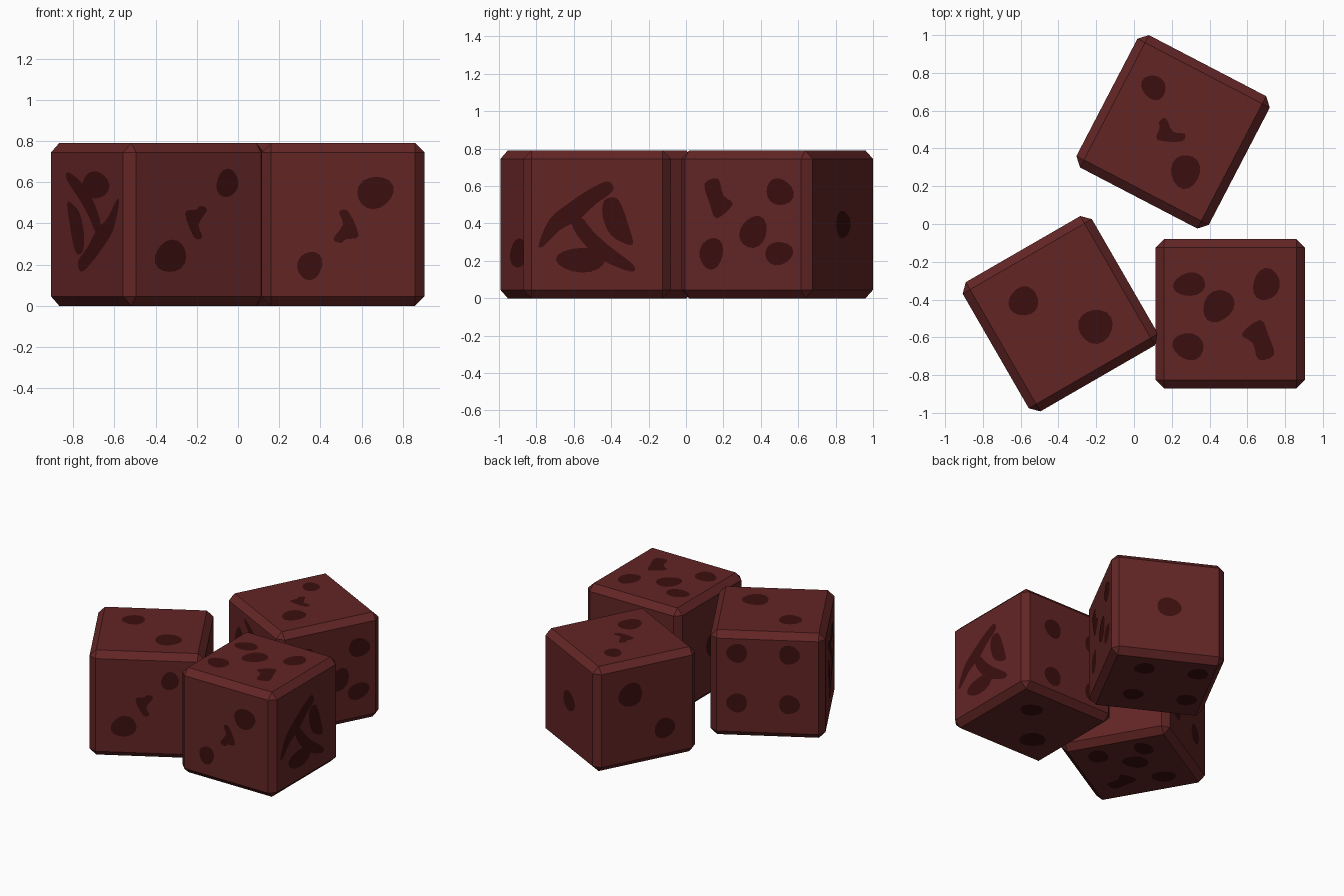
import bpy, bmesh, math
from mathutils import Matrix, Vector

if "Cube" in bpy.data.objects:
    bpy.data.objects.remove(bpy.data.objects["Cube"])

H = 0.395        # half the die size
LIFT = 0.0015    # pips lie just above the surface


def material(name, rgb):
    m = bpy.data.materials.new(name)
    m.diffuse_color = (*rgb, 1)
    m.use_nodes = True
    m.node_tree.nodes["Principled BSDF"].inputs["Base Color"].default_value = m.diffuse_color
    return m


body_mat = material("dark red", (0.125, 0.0185, 0.0185))
pip_mat = material("deep maroon", (0.045, 0.0045, 0.0045))

# Face frames: outward normal, u axis, v axis
X, Y, Z = Vector((1, 0, 0)), Vector((0, 1, 0)), Vector((0, 0, 1))
FACES = {"top": (Z, X, Y), "bottom": (-Z, X, Y), "front": (-Y, X, Z),
         "back": (Y, X, Z), "right": (X, Y, Z), "left": (-X, Y, Z)}


def oval(u, v, ru, rv, tilt=0, n=16):
    """Slightly uneven round pip."""
    c, s = math.cos(math.radians(tilt)), math.sin(math.radians(tilt))
    pts = []
    for i in range(n):
        a = 2 * math.pi * i / n
        k = 1 + 0.04 * math.sin(3 * a + 9 * u)
        p, q = ru * k * math.cos(a), rv * k * math.sin(a)
        pts.append((u + p * c - q * s, v + p * s + q * c))
    return pts


def smooth(pts, steps=3):
    """Closed smooth outline through the points."""
    out, n = [], len(pts)
    for i in range(n):
        a, b, c, d = (Vector(pts[(i + k) % n]) for k in (-1, 0, 1, 2))
        for j in range(steps):
            t = j / steps
            p = 0.5 * (2 * b + (c - a) * t + (2 * a - 5 * b + 4 * c - d) * t * t
                       + (3 * b - a - 3 * c + d) * t ** 3)
            out.append(tuple(p))
    return out


def stroke(*path):
    """Brush stroke along (u, v, half width) points."""
    left, right = [], []
    last = len(path) - 1
    for i, (u, v, w) in enumerate(path):
        a, b = path[max(i - 1, 0)], path[min(i + 1, last)]
        d = Vector((b[0] - a[0], b[1] - a[1])).normalized()
        side = Vector((-d.y, d.x)) * w
        left.append(Vector((u, v)) + side)
        right.append(Vector((u, v)) - side)
    return smooth(left + right[::-1])


PIPS = {
    "left": [oval(0, 0, 0.073, 0.085)],
    "bottom": [oval(0.136, 0.154, 0.08, 0.076), oval(-0.128, -0.151, 0.092, 0.09)],
    "front": [oval(0.156, 0.155, 0.09, 0.077, 20), oval(-0.161, -0.2, 0.06, 0.07, -20),
              smooth([(-.02, .06), (.025, .063), (.076, -.055), (.015, -.072),
                      (-.01, -.09), (-.047, -.07), (0, 0)])],
    "back": [oval(-0.03 + a * 0.18, -0.055 + b * 0.187, 0.072, 0.072)
             for a in (-1, 1) for b in (-1, 1)],
    "top": [oval(-0.216, 0.155, 0.085, 0.062, 8), oval(0.19, 0.155, 0.07, 0.086, -15),
            oval(-0.063, 0.041, 0.076, 0.092, -40), oval(-0.222, -0.173, 0.084, 0.07, -20),
            stroke((.11, -.07, .062), (.16, -.135, .046), (.19, -.23, .043))],
    # merged pips: curved stroke, right limb, diagonal, lower patch
    "right": [stroke((-.3, -.11, .014), (-.225, 0, .04), (-.13, .065, .052),
                     (-.03, .145, .042), (.07, .205, .03)),
              stroke((.07, .135, .032), (.085, .06, .058), (.12, -.03, .054), (.18, -.1, .015)),
              stroke((-.11, .02, .03), (-.055, -.06, .04), (.04, -.15, .042), (.185, -.235, .02)),
              oval(-0.085, -0.19, 0.132, 0.066)],
}

# Die body: cube with one flat chamfer on every edge
bm = bmesh.new()
bmesh.ops.create_cube(bm, size=2 * H)
bmesh.ops.bevel(bm, geom=bm.edges[:], offset=0.045, offset_type='OFFSET',
                segments=1, profile=0.5, affect='EDGES')
body_mesh = bpy.data.meshes.new("die_body")
bm.to_mesh(body_mesh)
bm.free()
body_mesh.materials.append(body_mat)

# Pips: thin painted patches on all six faces
bm = bmesh.new()
for face, outlines in PIPS.items():
    normal, u, v = FACES[face]
    for i, outline in enumerate(outlines):
        off = normal * (H + LIFT + 0.0004 * i)
        f = bm.faces.new([bm.verts.new(off + u * a + v * b) for a, b in outline])
        f.normal_update()
        if f.normal.dot(normal) < 0:
            f.normal_flip()
pip_mesh = bpy.data.meshes.new("die_pips")
bm.to_mesh(pip_mesh)
bm.free()
pip_mesh.materials.append(pip_mat)


def spin(deg):
    return Matrix.Rotation(math.radians(deg), 4, 'Z')


# The same die lying on three different sides
tipped = Matrix.Rotation(-math.pi / 2, 4, 'Z') @ Matrix.Rotation(math.pi / 2, 4, 'Y')
tipped = Matrix((Z, -X, -Y)).to_4x4()
DICE = {
    "right_die": ((0.51, -0.475), Matrix.Identity(4)),
    "left_die": ((-0.39, -0.475), spin(30) @ Matrix.Rotation(math.pi, 4, 'Y')),
    "back_die": ((0.207, 0.488), spin(-27.5) @ tipped),
}
for name, ((x, y), rot) in DICE.items():
    for part, mesh in (("body", body_mesh), ("pips", pip_mesh)):
        ob = bpy.data.objects.new(f"{name}_{part}", mesh)
        bpy.context.collection.objects.link(ob)
        ob.matrix_world = Matrix.Translation((x, y, H)) @ rot
